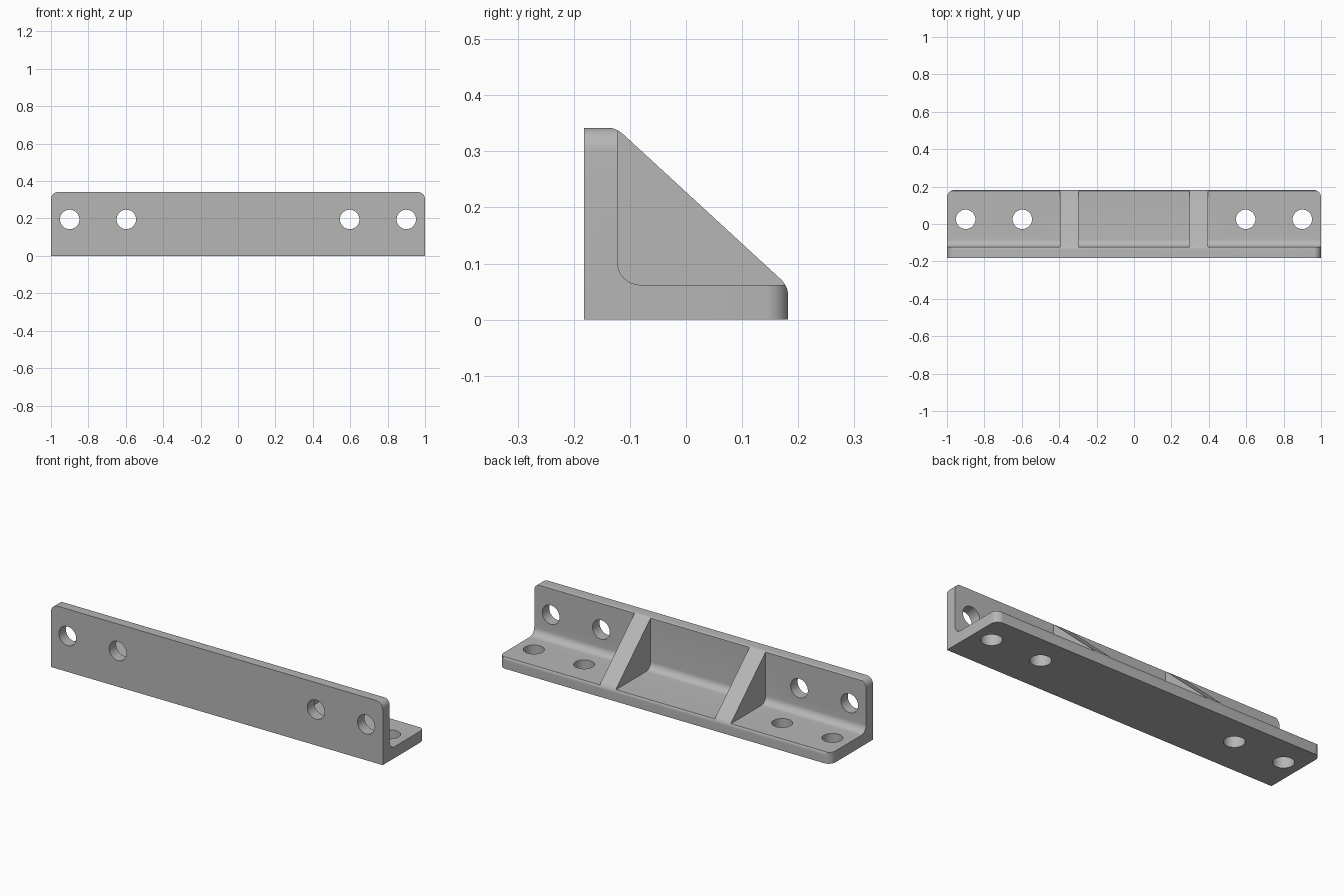
import bpy, bmesh
from math import radians, sin, cos
from mathutils import Matrix, Vector

if "Cube" in bpy.data.objects:
    bpy.data.objects.remove(bpy.data.objects["Cube"])

HALF, DEPTH, HEIGHT = 1.0, 0.182, 0.342   # half length, half depth, height
WALL_Y, FLOOR_Z = -0.122, 0.062           # inner faces of the two flanges
R = 0.04                                  # every rounding radius
HOLE_R, HOLE_Z, HOLE_Y = 0.052, 0.195, 0.025

grey = bpy.data.materials.new("steel grey")
grey.use_nodes = True
grey.diffuse_color = (0.47, 0.47, 0.47, 1)
grey.node_tree.nodes["Principled BSDF"].inputs["Base Color"].default_value = grey.diffuse_color


def arc(cx, cy, start, end, steps=8):
    angles = [radians(start + (end - start) * i / steps) for i in range(steps + 1)]
    return [(cx + R * cos(a), cy + R * sin(a)) for a in angles]


def prism(name, points, place, low, high):
    """Extrude a flat outline; place(u, v, w) maps it into space."""
    bm = bmesh.new()
    face = bm.faces.new([bm.verts.new(place(u, v, low)) for u, v in points])
    shift = Vector(place(0, 0, high)) - Vector(place(0, 0, low))
    new = bmesh.ops.extrude_face_region(bm, geom=[face])["geom"]
    bmesh.ops.translate(bm, vec=shift, verts=[g for g in new if isinstance(g, bmesh.types.BMVert)])
    bmesh.ops.recalc_face_normals(bm, faces=bm.faces)
    return finish(name, bm)


def finish(name, bm):
    mesh = bpy.data.meshes.new(name)
    bm.to_mesh(mesh)
    bm.free()
    mesh.materials.append(grey)
    obj = bpy.data.objects.new(name, mesh)
    bpy.context.collection.objects.link(obj)
    return obj


def combine(target, tool, operation):
    mod = target.modifiers.new(operation, 'BOOLEAN')
    mod.operation, mod.object, mod.solver = operation, tool, 'EXACT'
    bpy.context.view_layer.objects.active = target
    bpy.ops.object.modifier_apply(modifier=mod.name)
    bpy.data.objects.remove(tool)


def along_x(u, v, w): return (w, u, v)
def along_y(u, v, w): return (u, w, v)
def along_z(u, v, w): return (u, v, w)


# Angle section with softened flange tips and an inner fillet
tip_top, tip_back = (-0.14, HEIGHT - R), (DEPTH - R, 0.0425)
wall_tip = arc(*tip_top, 90, 63.3, 4)
floor_tip = arc(*tip_back, 29.2, 0, 4)
section = ([(-DEPTH, 0), (-DEPTH, HEIGHT)] + wall_tip
           + arc(WALL_Y + R, FLOOR_Z + R, 180, 270) + floor_tip + [(DEPTH, 0)])
bracket = prism("angle_bracket", section, along_x, -HALF, HALF)

# Two sloping ribs, rooted inside the flanges
rib = (arc(*tip_top, 63.3, 47.4, 3) + arc(*tip_back, 47.4, 29.2, 3)
       + [(0.14, 0.03), (-0.15, 0.03), (-0.15, 0.3)])
for low, high in ((-0.395, -0.298), (0.298, 0.395)):
    combine(bracket, prism("rib", rib, along_x, low, high), 'UNION')


# Rounded outer corners of the upright and the base
def rounded_outline(top, bottom):
    return ([(-HALF - 0.0, bottom), (HALF, bottom)]
            + arc(HALF - R, top - R, 0, 90) + arc(-HALF + R, top - R, 90, 180))


combine(bracket, prism("upright_trim", rounded_outline(HEIGHT, -0.1), along_y, -0.5, 0.5), 'INTERSECT')
combine(bracket, prism("base_trim", rounded_outline(DEPTH, -0.5), along_z, -0.5, 0.5), 'INTERSECT')

# Bolt holes through both flanges
for x in (-0.9, -0.597, 0.597, 0.9):
    for spot, turn in (((x, -0.15, HOLE_Z), 90), ((x, HOLE_Y, 0.03), 0)):
        bm = bmesh.new()
        bmesh.ops.create_cone(bm, cap_ends=True, segments=40, radius1=HOLE_R, radius2=HOLE_R, depth=0.1,
                              matrix=Matrix.Translation(spot) @ Matrix.Rotation(radians(turn), 4, 'X'))
        combine(bracket, finish("hole_cutter", bm), 'DIFFERENCE')

bpy.ops.object.select_all(action='DESELECT')
bracket.select_set(True)
bpy.context.view_layer.objects.active = bracket
bpy.ops.object.shade_smooth_by_angle(angle=radians(20))
